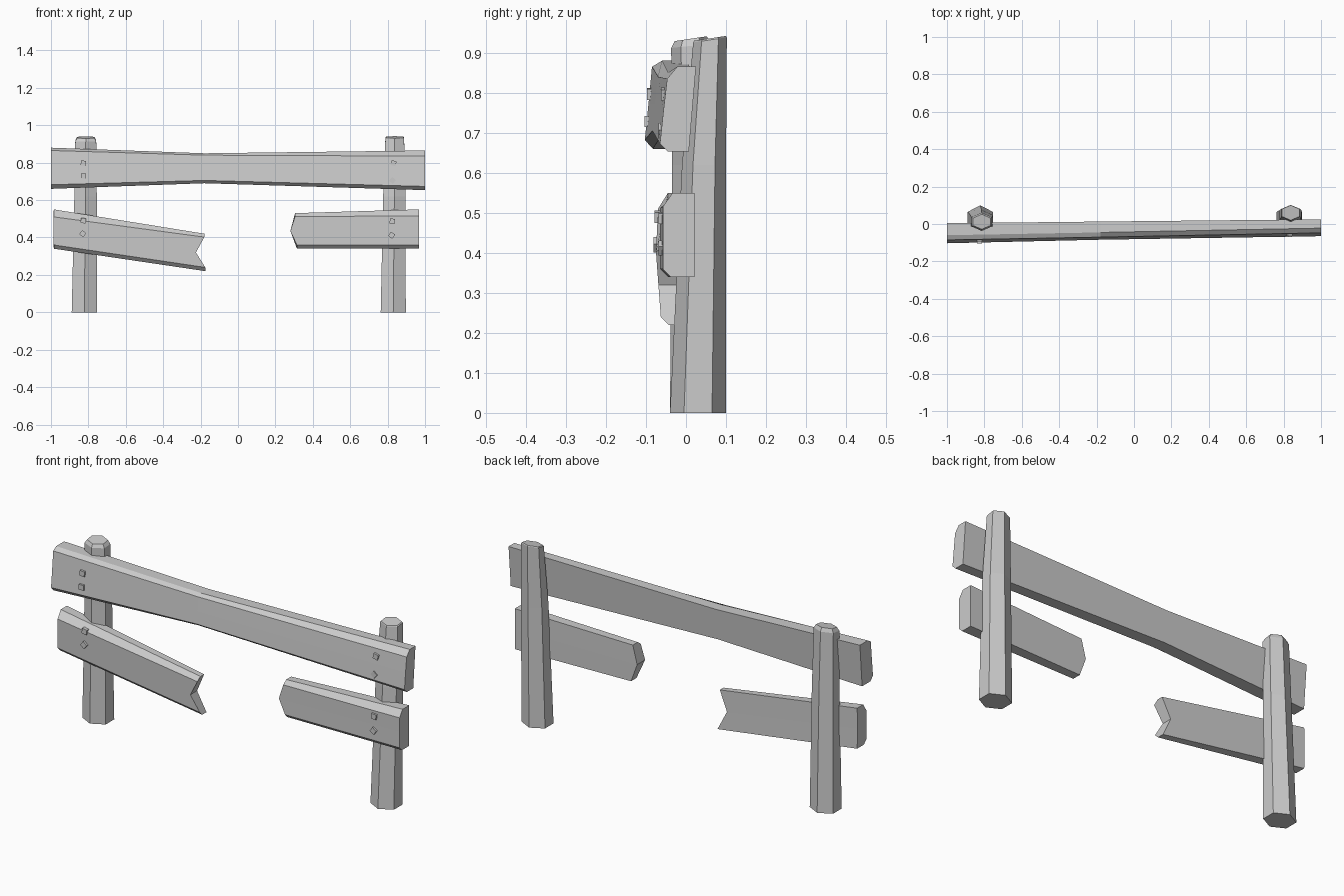
import bpy, bmesh, math
from mathutils import Matrix

if "Cube" in bpy.data.objects:
    bpy.data.objects.remove(bpy.data.objects["Cube"])


def finish(name, bm):
    bmesh.ops.recalc_face_normals(bm, faces=bm.faces)
    me = bpy.data.meshes.new(name)
    bm.to_mesh(me)
    bm.free()
    ob = bpy.data.objects.new(name, me)
    bpy.context.collection.objects.link(ob)
    return ob


def loft(bm, rings):
    rows = [[bm.verts.new(p) for p in r] for r in rings]
    n = len(rows[0])
    for a, b in zip(rows, rows[1:]):
        for i in range(n):
            j = (i + 1) % n
            bm.faces.new((a[i], a[j], b[j], b[i]))
    return rows


def post(name, levels):
    """Six-sided post; level = (cx, cy, rx, ry, z, slope of the ring along y)."""
    bm = bmesh.new()
    rings = []
    for cx, cy, rx, ry, z, slope in levels:
        ring = []
        for k in range(6):
            a = math.radians(60 * k - 90)
            dx, dy = rx * math.cos(a) / math.cos(math.radians(30)), ry * math.sin(a)
            ring.append((cx + dx, cy + dy, z + slope * dy))
        rings.append(ring)
    rows = loft(bm, rings)
    bm.faces.new(rows[0])
    bm.faces.new(rows[-1])
    return finish(name, bm)


def plank(name, stations):
    """Chamfered board; station = (x top, x mid, x bottom, z low, z high,
    front y, back y, forward lean of the bottom, top chamfer, bottom chamfer)."""
    bm = bmesh.new()
    rings = []
    for xt, xm, xb, z0, z1, yf, yb, lean, ct, cb in stations:
        zm = (z0 + z1) / 2
        rings.append([
            (xt, yb, z1), (xt, yf + 0.025, z1), (xt, yf, z1 - ct),
            (xm, yf - lean / 2, zm),
            (xb, yf - lean, z0 + cb), (xb, yf - lean + 0.02, z0), (xb, yb - lean, z0),
            (xm, yb - lean / 2, zm)])
    rows = loft(bm, rings)
    for r in (rows[0], rows[-1]):
        bm.faces.new((r[0], r[1], r[2], r[3], r[7]))
        bm.faces.new((r[7], r[3], r[4], r[5], r[6]))
    return finish(name, bm)


# Posts, left leaning forward and right leaning back
post("left_post", [(-0.822, 0.03, 0.067, 0.07, 0, 0),
                   (-0.815, 0.02, 0.060, 0.055, 0.62, 0),
                   (-0.814, 0.012, 0.056, 0.049, 0.917, 0.1),
                   (-0.814, 0.012, 0.046, 0.040, 0.935, 0.15)])
post("right_post", [(0.83, 0.03, 0.067, 0.07, 0, 0),
                    (0.836, 0.045, 0.060, 0.055, 0.62, 0),
                    (0.838, 0.06, 0.050, 0.042, 0.932, 0.15),
                    (0.838, 0.06, 0.046, 0.040, 0.936, 0.15)])

# Boards
plank("top_rail", [(-1, -1, -1, 0.66, 0.88, -0.085, 0.004, 0.018, 0.015, 0.022),
                   (-0.18, -0.18, -0.18, 0.69, 0.85, -0.07, 0.013, 0.014, 0.01, 0.015),
                   (1, 1, 1, 0.653, 0.865, -0.047, 0.025, 0.018, 0.03, 0.02)])
plank("broken_left_board", [(-0.985, -0.987, -0.985, 0.34, 0.55, -0.07, 0.005, 0, 0.04, 0.02),
                            (-0.18, -0.225, -0.175, 0.22, 0.42, -0.075, -0.02, -0.012, 0.018, 0.02)])
plank("broken_right_board", [(0.305, 0.28, 0.315, 0.34, 0.53, -0.065, 0.0, 0, 0.018, 0.02),
                             (0.967, 0.967, 0.967, 0.34, 0.55, -0.058, 0.021, 0.0, 0.035, 0.02)])

# Square nail heads: x, z, front y, spin in degrees
nails = [(-0.827, 0.797, -0.088, 5), (-0.827, 0.728, -0.095, 0),
         (-0.827, 0.49, -0.07, 10), (-0.83, 0.42, -0.072, 40),
         (0.832, 0.797, -0.054, 15), (0.826, 0.705, -0.06, 40),
         (0.825, 0.487, -0.06, 8), (0.822, 0.412, -0.06, 35)]
for i, (x, z, y, spin) in enumerate(nails):
    bm = bmesh.new()
    bmesh.ops.create_cube(bm, size=1, matrix=Matrix.Translation((x, y, z))
                          @ Matrix.Rotation(math.radians(spin), 4, 'Y')
                          @ Matrix.Diagonal((0.027, 0.018, 0.027, 1)))
    finish(f"nail_{i + 1}", bm)
